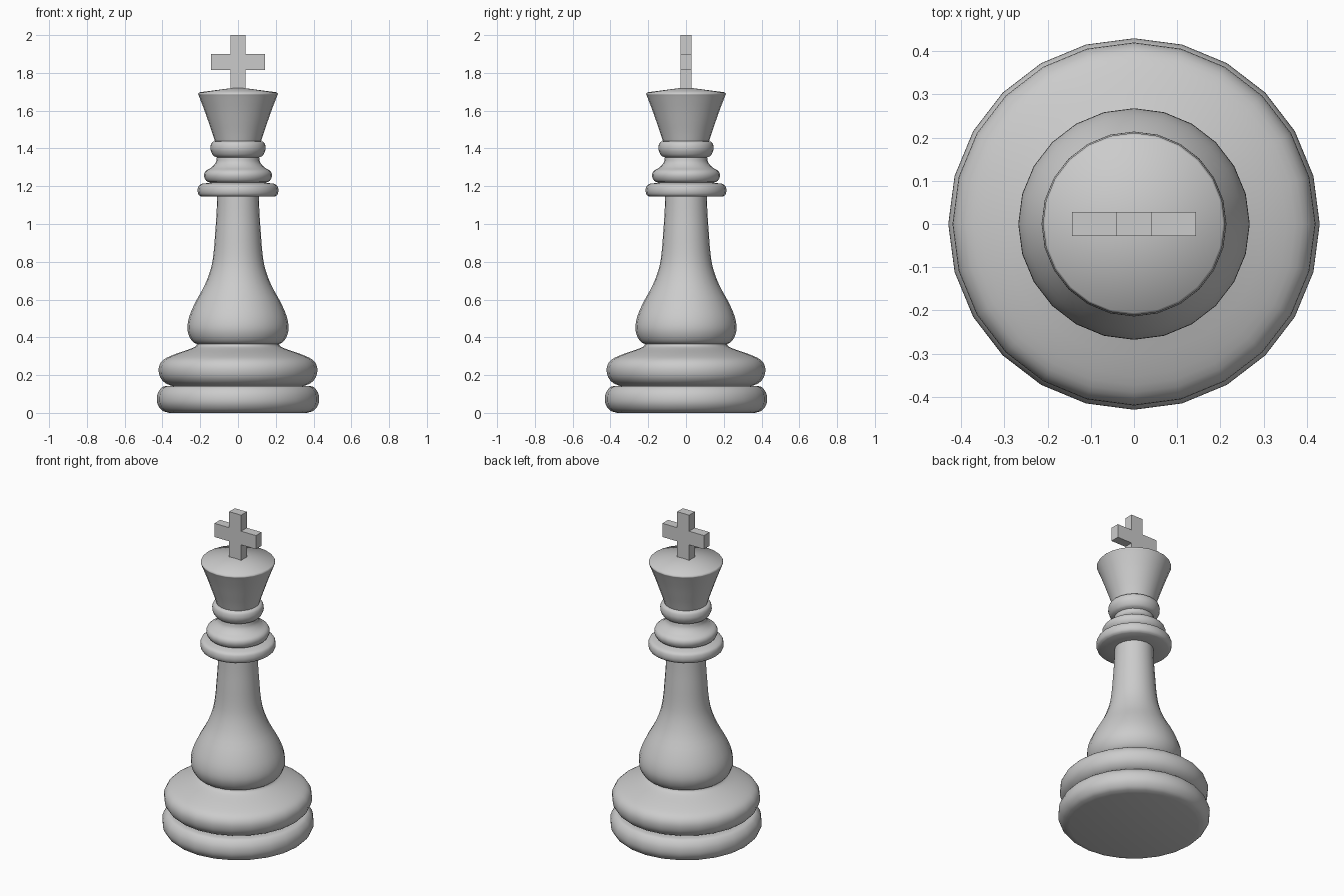
import bpy, bmesh, math
from mathutils import Vector

cube = bpy.data.objects.get("Cube")
if cube:
    bpy.data.objects.remove(cube, do_unlink=True)

GREY = (0.6, 0.6, 0.6, 1)
mat = bpy.data.materials.new("plain grey")
mat.use_nodes = True
mat.diffuse_color = GREY
mat.node_tree.nodes["Principled BSDF"].inputs["Base Color"].default_value = GREY


def finish(name, bm, angle):
    bmesh.ops.recalc_face_normals(bm, faces=bm.faces[:])
    mesh = bpy.data.meshes.new(name)
    bm.to_mesh(mesh)
    bm.free()
    mesh.materials.append(mat)
    obj = bpy.data.objects.new(name, mesh)
    bpy.context.collection.objects.link(obj)
    bpy.ops.object.select_all(action='DESELECT')
    obj.select_set(True)
    bpy.context.view_layer.objects.active = obj
    bpy.ops.object.shade_smooth_by_angle(angle=math.radians(angle))
    return obj


def smooth_path(points, steps=3):
    """Catmull-Rom curve through (radius, height) points."""
    p = [Vector(q) for q in points]
    p = [2 * p[0] - p[1]] + p + [2 * p[-1] - p[-2]]
    out = []
    for a, b, c, d in zip(p, p[1:], p[2:], p[3:]):
        for i in range(steps):
            t = i / steps
            out.append(0.5 * (2 * b + (c - a) * t + (2 * a - 5 * b + 4 * c - d) * t**2
                              + (3 * b - a - 3 * c + d) * t**3))
    return out + [p[-2]]


def lathe(name, curve, start=(), end=(), sides=24):
    """Turn a smooth curve, with optional straight start and end, about z."""
    path = [Vector(q) for q in start] + smooth_path(curve) + [Vector(q) for q in end]
    bm = bmesh.new()
    verts = [bm.verts.new((r, 0, z)) for r, z in path]
    edges = [bm.edges.new(pair) for pair in zip(verts, verts[1:])]
    bmesh.ops.spin(bm, geom=verts + edges, cent=(0, 0, 0), axis=(0, 0, 1),
                   angle=math.tau, steps=sides, use_merge=True)
    bmesh.ops.remove_doubles(bm, verts=bm.verts[:], dist=0.0001)
    return finish(name, bm, 50)


# Foot: two stacked rounded rings
lathe("base_ring", [(0.365, 0), (0.40, 0.012), (0.423, 0.04), (0.43, 0.072),
                    (0.423, 0.108), (0.40, 0.137), (0.37, 0.143)],
      start=[(0, 0)], end=[(0.33, 0.143)])
lathe("upper_base_ring", [(0.35, 0.143), (0.385, 0.158), (0.41, 0.185), (0.42, 0.22),
                          (0.415, 0.255), (0.39, 0.285), (0.33, 0.312),
                          (0.255, 0.338), (0.225, 0.352), (0.217, 0.365)])

# Bulb tapering into the column
lathe("stem", [(0.217, 0.365), (0.238, 0.375), (0.258, 0.405), (0.268, 0.45),
               (0.258, 0.51), (0.226, 0.585), (0.177, 0.675), (0.145, 0.76),
               (0.13, 0.84), (0.121, 0.95), (0.114, 1.05), (0.11, 1.15)])

# Collar: three rings
lathe("lower_collar", [(0.195, 1.145), (0.209, 1.156), (0.214, 1.178),
                       (0.208, 1.202), (0.19, 1.213)],
      start=[(0.10, 1.145)], end=[(0.145, 1.219)])
lathe("middle_collar", [(0.145, 1.219), (0.168, 1.228), (0.18, 1.255), (0.172, 1.28),
                        (0.14, 1.30), (0.118, 1.325), (0.112, 1.352)])
lathe("upper_collar", [(0.112, 1.352), (0.132, 1.364), (0.146, 1.395),
                       (0.142, 1.425), (0.13, 1.437)], end=[(0.11, 1.44)])

# Flared crown with a shallow cone on top
lathe("crown", [(0.122, 1.437), (0.137, 1.485), (0.156, 1.54), (0.179, 1.605),
                (0.206, 1.675), (0.211, 1.688), (0.206, 1.697)],
      end=[(0.0, 1.724)])

# Cross: one extruded outline
w, arm, low, high, foot, top, half = 0.041, 0.143, 1.815, 1.9, 1.705, 2.0, 0.028
side = [(w, foot), (w, low), (arm, low), (arm, high), (w, high), (w, top)]
outline = side + [(-x, z) for x, z in reversed(side)]
bm = bmesh.new()
face = bm.faces.new([bm.verts.new((x, -half, z)) for x, z in outline])
new = bmesh.ops.extrude_face_region(bm, geom=[face])["geom"]
bmesh.ops.translate(bm, vec=(0, 2 * half, 0),
                    verts=[g for g in new if isinstance(g, bmesh.types.BMVert)])
bm.faces.ensure_lookup_table()
finish("cross", bm, 30)
